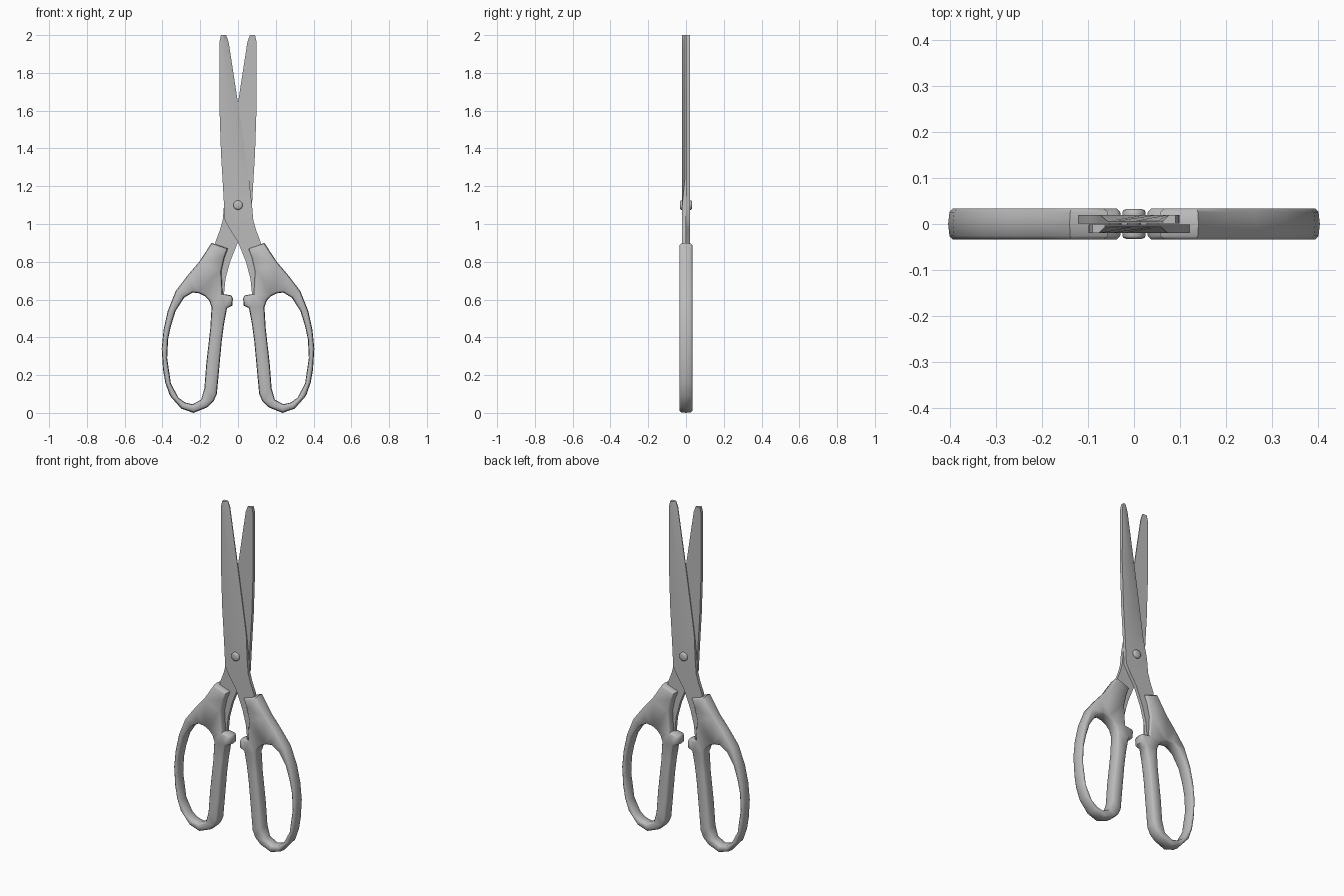
import bpy, bmesh, math
from mathutils import Matrix, Vector

if "Cube" in bpy.data.objects:
    bpy.data.objects.remove(bpy.data.objects["Cube"])

grey = bpy.data.materials.new("satin_grey")
grey.diffuse_color = (0.5, 0.5, 0.5, 1)
grey.use_nodes = True
grey.node_tree.nodes["Principled BSDF"].inputs["Base Color"].default_value = grey.diffuse_color


def finish(bm, name, angle):
    bmesh.ops.recalc_face_normals(bm, faces=bm.faces[:])
    mesh = bpy.data.meshes.new(name)
    bm.to_mesh(mesh)
    bm.free()
    mesh.materials.append(grey)
    obj = bpy.data.objects.new(name, mesh)
    bpy.context.collection.objects.link(obj)
    bpy.ops.object.select_all(action='DESELECT')
    obj.select_set(True)
    bpy.context.view_layer.objects.active = obj
    bpy.ops.object.shade_smooth_by_angle(angle=math.radians(angle))
    return obj


def half_turn_copy(obj, name):
    other = obj.copy()
    other.data = obj.data.copy()
    other.data.transform(Matrix.Rotation(math.pi, 4, 'Z'))
    other.name = name
    bpy.context.collection.objects.link(other)


def shrink(points, amount):
    """Move an outline to the left of its travel direction (inward if counter-clockwise)."""
    out = []
    for i, p in enumerate(points):
        a = (Vector(p) - Vector(points[i - 1])).normalized()
        b = (Vector(points[(i + 1) % len(points)]) - Vector(p)).normalized()
        na, nb = Vector((-a.y, a.x)), Vector((-b.y, b.x))
        n = (na + nb).normalized()
        out.append(Vector(p) + n * amount / max(0.6, n.dot(na)))
    return out


# Handle outline, counter-clockwise, and finger hole, clockwise (x, z)
outer = [(0.14, 0.90), (0.053, 0.87), (0.072, 0.82), (0.088, 0.75), (0.082, 0.63),
         (0.035, 0.622), (0.027, 0.605), (0.03, 0.568), (0.058, 0.555), (0.074, 0.47),
         (0.086, 0.38), (0.10, 0.23), (0.112, 0.10), (0.13, 0.06), (0.165, 0.028),
         (0.235, 0.0), (0.30, 0.022), (0.36, 0.09), (0.385, 0.16), (0.397, 0.23),
         (0.404, 0.34), (0.394, 0.44), (0.372, 0.54), (0.33, 0.645), (0.265, 0.73),
         (0.205, 0.80)]
hole = [(0.175, 0.618), (0.205, 0.633), (0.24, 0.637), (0.285, 0.61), (0.33, 0.54),
        (0.355, 0.46), (0.37, 0.39), (0.375, 0.29), (0.355, 0.155), (0.315, 0.08),
        (0.28, 0.055), (0.24, 0.046), (0.195, 0.07), (0.178, 0.13), (0.168, 0.26),
        (0.147, 0.445), (0.14, 0.56), (0.153, 0.595)]

# Handle: rounded slab with a finger hole
bm = bmesh.new()
layers = [(-0.034, 0.010), (-0.026, 0.003), (0, 0), (0.026, 0.003), (0.034, 0.010)]
caps = {0: [], len(layers) - 1: []}
for outline in (outer, hole):
    n = len(outline)
    rings = [[bm.verts.new((p.x, y, p.y)) for p in shrink(outline, inset)]
             for y, inset in layers]
    for lower, upper in zip(rings, rings[1:]):
        for i in range(n):
            j = (i + 1) % n
            bm.faces.new((lower[i], lower[j], upper[j], upper[i]))
    for k in caps:
        caps[k] += [bm.edges.get((rings[k][i], rings[k][(i + 1) % n])) for i in range(n)]
for edges in caps.values():
    bmesh.ops.triangle_fill(bm, use_beauty=True, use_dissolve=False, edges=edges,
                            normal=(0, 1, 0))
handle = finish(bm, "right_handle", 55)
half_turn_copy(handle, "left_handle")

# Blade with tang: rows of (z, back edge x, cutting edge x)
rows = [(2.0, -0.09, -0.063), (1.965, -0.098, -0.05), (1.64, -0.099, 0.0),
        (1.37, -0.09, 0.04), (1.24, -0.082, 0.058), (1.10, -0.074, 0.074),
        (1.02, -0.07, 0.081), (0.97, -0.042, 0.095), (0.905, 0.0, 0.12),
        (0.80, 0.042, 0.128), (0.71, 0.066, 0.128), (0.62, 0.075, 0.11)]
bm = bmesh.new()
sections = []
for z, back, edge in rows:
    mid = back + 0.5 * (edge - back)
    edge_y = -0.006 if z > 1.2 else -0.020   # ground cutting edge
    sections.append([bm.verts.new(c) for c in (
        (back, -0.020, z), (mid, -0.020, z), (edge, edge_y, z),
        (edge, -0.001, z), (back, -0.001, z))])
for upper, lower in zip(sections, sections[1:]):
    for i in range(5):
        j = (i + 1) % 5
        bm.faces.new((upper[i], upper[j], lower[j], lower[i]))
bm.faces.new(sections[0])
bm.faces.new(sections[-1])
blade = finish(bm, "front_blade", 30)
half_turn_copy(blade, "back_blade")

# Pivot rivet: two low heads joined by a thinner shaft, turned around y
bm = bmesh.new()
profile = [(-0.033, 0.015), (-0.030, 0.023), (-0.026, 0.025), (-0.018, 0.025),
           (-0.018, 0.015), (0.018, 0.015), (0.018, 0.025), (0.026, 0.025),
           (0.030, 0.023), (0.033, 0.015)]
SIDES = 20
rings = [[bm.verts.new((r * math.cos(math.tau * i / SIDES), y,
                        1.10 + r * math.sin(math.tau * i / SIDES)))
          for i in range(SIDES)] for y, r in profile]
for a, b in zip(rings, rings[1:]):
    for i in range(SIDES):
        j = (i + 1) % SIDES
        bm.faces.new((a[i], a[j], b[j], b[i]))
bm.faces.new(rings[0])
bm.faces.new(rings[-1])
finish(bm, "pivot_rivet", 50)
